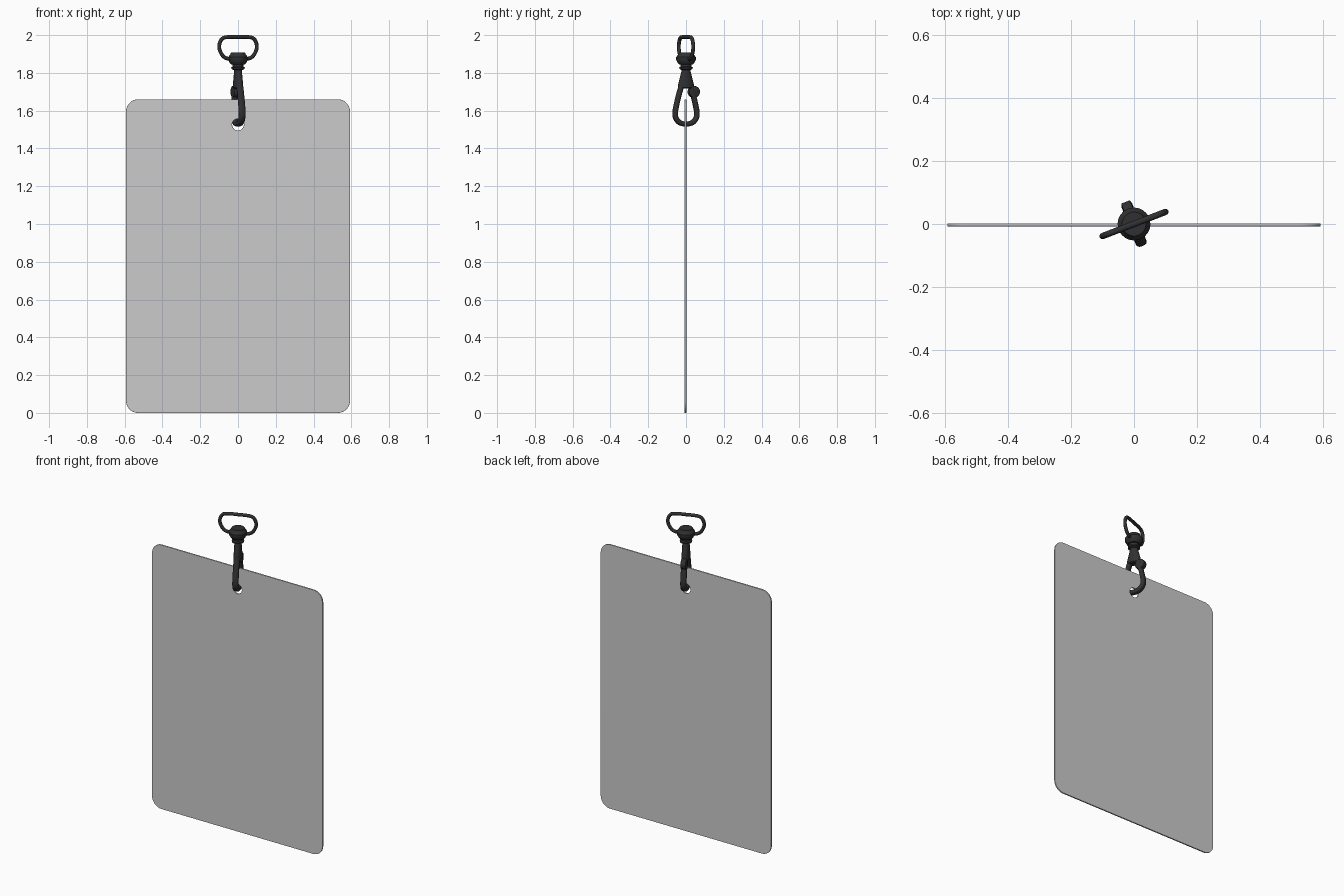
import bpy, bmesh, math
from mathutils import Matrix, Vector

if "Cube" in bpy.data.objects:
    bpy.data.objects.remove(bpy.data.objects["Cube"])

TURN = math.radians(21)          # the clip is twisted against the card
dark = bpy.data.materials.new("dark_metal")
dark.diffuse_color = (0.03, 0.03, 0.03, 1)
dark.use_nodes = True
dark.node_tree.nodes["Principled BSDF"].inputs["Base Color"].default_value = dark.diffuse_color


def finish(name, bm, turn=TURN, angle=40):
    bmesh.ops.recalc_face_normals(bm, faces=bm.faces)
    me = bpy.data.meshes.new(name)
    bm.to_mesh(me)
    bm.free()
    ob = bpy.data.objects.new(name, me)
    bpy.context.collection.objects.link(ob)
    me.materials.append(dark)
    ob.rotation_euler.z = turn
    smooth(ob, angle)
    return ob


def smooth(ob, angle=40):
    bpy.ops.object.select_all(action='DESELECT')
    ob.select_set(True)
    bpy.context.view_layer.objects.active = ob
    bpy.ops.object.shade_smooth_by_angle(angle=math.radians(angle))


def skin(bm, rings, closed=False):
    loops = [[bm.verts.new(p) for p in r] for r in rings]
    n = len(loops[0])
    for i in range(len(loops) if closed else len(loops) - 1):
        a, b = loops[i], loops[(i + 1) % len(loops)]
        for j in range(n):
            k = (j + 1) % n
            bm.faces.new((a[j], a[k], b[k], b[j]))
    if not closed:
        bm.faces.new(loops[0])
        bm.faces.new(loops[-1])


def closed_tube(name, half, plane, r_in, r_out, power=1.0, steps=5, sides=16):
    """Sweep a rounded section round a loop mirrored from its right half."""
    pts = half + [(-s, z) for s, z in reversed(half[1:-1])]
    pts = [Vector(p) for p in pts]
    n, path = len(pts), []
    for i in range(n):
        p0, p1, p2, p3 = (pts[(i + k) % n] for k in (-1, 0, 1, 2))
        for q in range(steps):
            t = q / steps
            path.append(0.5 * (2 * p1 + (p2 - p0) * t + (2 * p0 - 5 * p1 + 4 * p2 - p3) * t * t
                               + (3 * p1 - p0 - 3 * p2 + p3) * t ** 3))
    rings = []
    for i, c in enumerate(path):
        d = (path[(i + 1) % len(path)] - path[i - 1]).normalized()
        ring = []
        for j in range(sides):
            a = 2 * math.pi * j / sides
            ca, sa = math.cos(a), math.sin(a)
            ca = math.copysign(abs(ca) ** power, ca)
            sa = math.copysign(abs(sa) ** power, sa)
            s, z, o = c.x - d.y * r_in * ca, c.y + d.x * r_in * ca, r_out * sa
            ring.append((s, o, z) if plane == 'x' else (o, s, z))
        rings.append(ring)
    bm = bmesh.new()
    skin(bm, rings, closed=True)
    return finish(name, bm)


def stack(name, sections, sides=32, angle=35):
    """Loft ellipses given as (half x, half y, z)."""
    bm = bmesh.new()
    skin(bm, [[(rx * math.cos(2 * math.pi * j / sides), ry * math.sin(2 * math.pi * j / sides), z)
               for j in range(sides)] for rx, ry, z in sections])
    return finish(name, bm, angle=angle)


# Card: rounded outline with a punched hole, thin extrusion
W, H, R = 0.593, 1.66, 0.065
outline = []
for k, (cx, cz) in enumerate([(W - R, H - R), (R - W, H - R), (R - W, R), (W - R, R)]):
    for q in range(11):
        a = math.pi / 2 * (k + q / 10)
        outline.append((cx + R * math.cos(a), cz + R * math.sin(a)))
hole = [(0.031 * math.cos(a * math.pi / 20), 1.526 + 0.031 * math.sin(a * math.pi / 20))
        for a in range(40)]
cu = bpy.data.curves.new("card", 'CURVE')
cu.dimensions = '2D'
cu.fill_mode = 'BOTH'
cu.extrude = 0.003
cu.bevel_depth = 0.0015
cu.bevel_resolution = 1
cu.offset = -0.0015
for pts in (outline, hole):
    sp = cu.splines.new('POLY')
    sp.points.add(len(pts) - 1)
    for p, (x, z) in zip(sp.points, pts):
        p.co = (x, z, 0, 1)
    sp.use_cyclic_u = True
card = bpy.data.objects.new("card", cu)
bpy.context.collection.objects.link(card)
card.rotation_euler.x = math.pi / 2
card.location.y = -0.003
bpy.context.view_layer.objects.active = card
card.select_set(True)
bpy.ops.object.convert(target='MESH')
smooth(bpy.context.view_layer.objects.active, 30)

# Strap ring on top
closed_tube("strap_ring", [(0, 1.873), (0.045, 1.873), (0.082, 1.886), (0.105, 1.925), (0.103, 1.96),
                           (0.085, 1.984), (0.05, 1.99), (0, 1.99)], 'x', 0.010, 0.010)

# Swivel barrel and collar
stack("swivel_barrel", [(r, r, z) for r, z in [(0.036, 1.845), (0.042, 1.85), (0.052, 1.868),
                                              (0.052, 1.884), (0.041, 1.898), (0.038, 1.907)]])
stack("swivel_collar", [(r, r, z) for r, z in [(0.024, 1.815), (0.035, 1.821), (0.036, 1.829),
                                              (0.028, 1.834), (0.028, 1.85)]])

# Neck flaring into the hook
stack("hook_neck", [(0.021, 0.023, 1.82), (0.021, 0.027, 1.80), (0.022, 0.035, 1.77),
                    (0.024, 0.043, 1.74), (0.024, 0.044, 1.722), (0.02, 0.036, 1.717)])

# Teardrop snap hook through the hole
closed_tube("snap_hook", [(0, 1.529), (0.036, 1.537), (0.058, 1.562), (0.061, 1.592), (0.053, 1.635),
                          (0.036, 1.70), (0.022, 1.733), (0, 1.742)], 'y', 0.0135, 0.018, 0.75)

# Round thumb tab of the gate
bm = bmesh.new()
bmesh.ops.create_cone(bm, cap_ends=True, segments=28, radius1=0.031, radius2=0.031, depth=0.032,
                      matrix=Matrix.Translation((0, 0.044, 1.70)) @ Matrix.Rotation(math.pi / 2, 4, 'Y'))
rim = [e for e in bm.edges if abs(e.verts[0].co.x - e.verts[1].co.x) < 1e-4]
bmesh.ops.bevel(bm, geom=rim, offset=0.005, segments=2, affect='EDGES', profile=0.5)
finish("gate_tab", bm)
